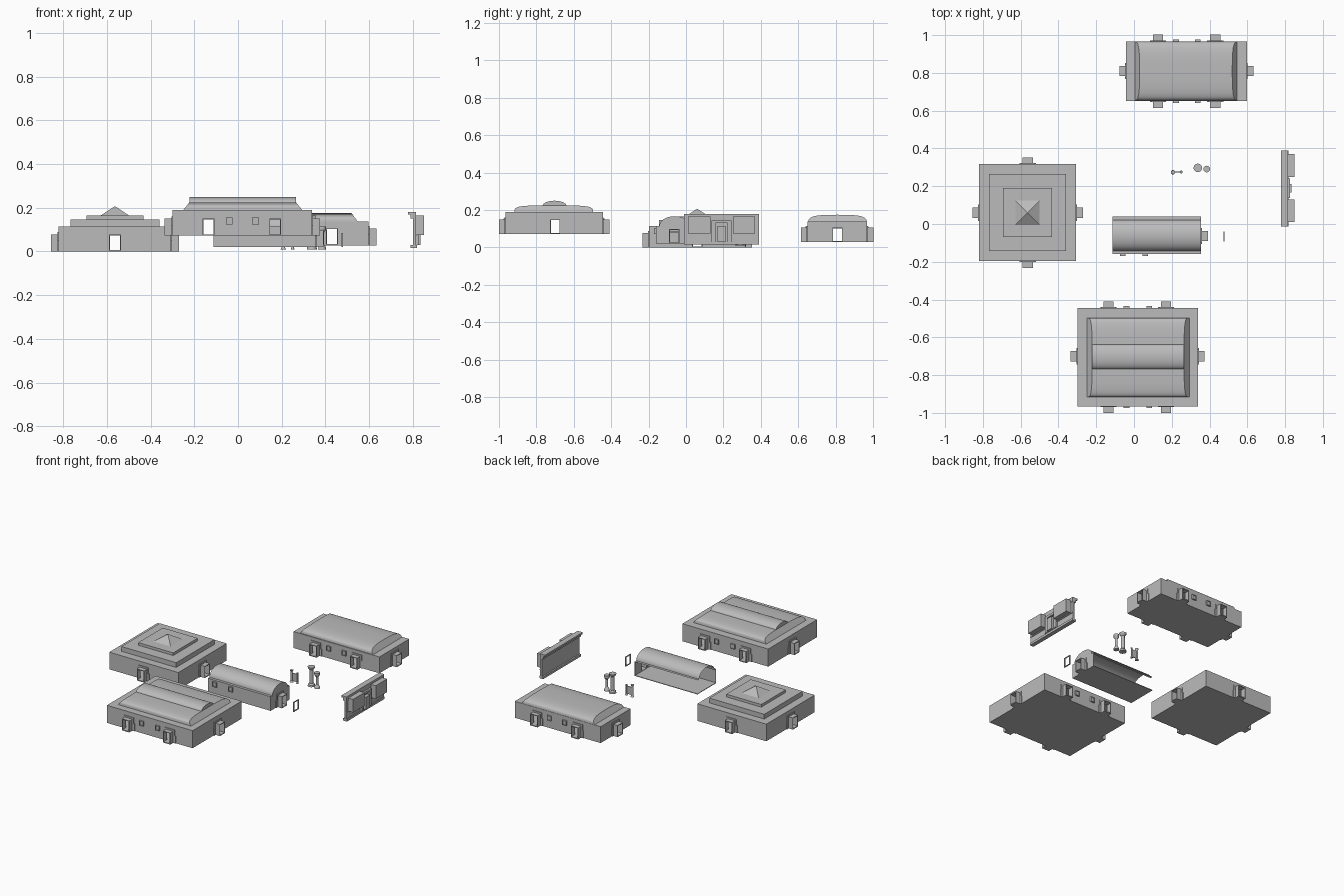
import bpy, bmesh, math
from mathutils import Vector

cube = bpy.data.objects.get("Cube")
if cube:
    bpy.data.objects.remove(cube, do_unlink=True)

grey = bpy.data.materials.new("plain_grey")
grey.use_nodes = True
grey.diffuse_color = (0.5, 0.5, 0.5, 1)
grey.node_tree.nodes["Principled BSDF"].inputs["Base Color"].default_value = (0.5, 0.5, 0.5, 1)
T = 0.004  # wall thickness


def finish(name, bm, smooth=False):
    bmesh.ops.recalc_face_normals(bm, faces=bm.faces)
    me = bpy.data.meshes.new(name)
    bm.to_mesh(me)
    bm.free()
    me.materials.append(grey)
    ob = bpy.data.objects.new(name, me)
    bpy.context.collection.objects.link(ob)
    if smooth:
        bpy.ops.object.select_all(action='DESELECT')
        ob.select_set(True)
        bpy.context.view_layer.objects.active = ob
        bpy.ops.object.shade_smooth_by_angle(angle=math.radians(40))
    return ob


def box(bm, x0, x1, y0, y1, z0, z1, top=1.0):
    """Box from ranges; top scales the upper face about its centre."""
    cx, cy = (x0 + x1) / 2, (y0 + y1) / 2
    for v in bmesh.ops.create_cube(bm, size=1)["verts"]:
        s = top if v.co.z > 0 else 1
        v.co = (cx + v.co.x * (x1 - x0) * s, cy + v.co.y * (y1 - y0) * s,
                z0 if v.co.z < 0 else z1)


def wall(name, a, b, z0, z1, doors=(), windows=()):
    """Wall from a to b with its outside on the right: doors become open porches."""
    a, b = Vector(a), Vector(b)
    along = (b - a).normalized()
    out = Vector((along.y, -along.x))
    length = (b - a).length
    bm = bmesh.new()

    def part(u0, u1, d0, d1, h0, h1):
        p, q = a + along * u0 + out * d0, a + along * u1 + out * d1
        box(bm, min(p.x, q.x), max(p.x, q.x), min(p.y, q.y), max(p.y, q.y), z0 + h0, z0 + h1)

    u, half, low, high = 0, 0.027, 0.006, 0.078
    for d in sorted(doors):
        part(u, d - half, -T, 0, 0, z1 - z0)
        part(d - half, d + half, -T, 0, high, z1 - z0)
        part(d - half, d + half, -T, 0.036, 0, low)            # porch floor
        part(d - half, d + half, 0, 0.036, high - T, high)     # porch roof
        for s in (-1, 1):
            side = sorted((d + s * half, d + s * (half - T)))
            part(*side, 0, 0.036, low, high)                   # porch cheeks
            for reach, bottom, top in ((0.043, 0, 0.05), (0.036, 0.05, 0.088)):
                jamb = sorted((d + s * half, d + s * reach))
                part(*jamb, 0, 0.005, bottom, top)             # stepped door surround
        part(d - 0.036, d + 0.036, 0, 0.005, high, high + 0.01)
        u = d + half
    part(u, length, -T, 0, 0, z1 - z0)
    for w in windows:
        part(w - 0.013, w + 0.013, 0, 0.006, 0.054, 0.082)
        for s in (-1, 1):
            part(w + s * 0.013 - 0.002, w + s * 0.013 + 0.002, 0, 0.01, 0.052, 0.084)
        for h in (0.052, 0.08):
            part(w - 0.015, w + 0.015, 0, 0.01, h, h + T)
    finish(name, bm)


def plate(name, *ranges, top=1.0):
    bm = bmesh.new()
    box(bm, *ranges, top=top)
    return finish(name, bm)


def vault(name, x0, x1, yc, half, z0, rise, flare, power):
    """Closed vault along x with a rounded section and leaning ends."""
    bm = bmesh.new()
    ends = [[], []]
    n = 20
    for i in range(n + 1):
        t = math.pi * i / n
        y = -math.copysign(abs(math.cos(t)) ** (2 / power), math.cos(t))
        h = max(math.sin(t), 0) ** (2 / power)
        ends[0].append(bm.verts.new((x0 - flare * (1 - h), yc + half * y, z0 + rise * h)))
        ends[1].append(bm.verts.new((x1 + flare * (1 - h), yc + half * y, z0 + rise * h)))
    for i in range(n):
        bm.faces.new((ends[0][i], ends[0][i + 1], ends[1][i + 1], ends[1][i]))
    for e in ends:
        bm.faces.new(e)
    finish(name, bm, True)


def hall(name, x0, x1, y0, y1, z0, z1, x_doors, y_doors, windows=()):
    """Rectangular room; door and window positions are world coordinates."""
    wall(name + "_front_wall", (x0, y0), (x1, y0), z0, z1,
         [d - x0 for d in x_doors], [w - x0 for w in windows])
    wall(name + "_back_wall", (x1, y1), (x0, y1), z0, z1,
         [x1 - d for d in x_doors], [x1 - w for w in windows])
    wall(name + "_right_end", (x0, y1), (x0, y0), z0, z1, [y1 - d for d in y_doors])
    wall(name + "_left_end", (x1, y0), (x1, y1), z0, z1, [d - y0 for d in y_doors])
    plate(name + "_floor", x0, x1, y0, y1, z0, z0 + T)
    plate(name + "_ceiling_rim", x0, x1, y0, y1, z1 - T, z1)


# Square room with stepped roof
cx, cy = -0.563, 0.06
hall("square_room", cx - 0.257, cx + 0.257, cy - 0.257, cy + 0.257, 0, 0.115, [cx], [cy])
for name, r, z0, z1, top in (("lower_roof_step", 0.204, 0.115, 0.147, 1),
                             ("upper_roof_step", 0.13, 0.147, 0.165, 1),
                             ("roof_pyramid", 0.064, 0.165, 0.206, 0.02)):
    plate(name, cx - r, cx + r, cy - r, cy + r, z0, z1, top=top)

# Large hall with raised barrel
hall("large_hall", -0.30, 0.338, -0.965, -0.445, 0.072, 0.19,
     [-0.135, 0.17], [-0.70], [-0.04, 0.08])
vault("large_hall_cove", -0.222, 0.265, -0.707, 0.21, 0.19, 0.035, 0.028, 4)
vault("large_hall_barrel", -0.222, 0.265, -0.703, 0.065, 0.22, 0.03, 0, 2)

# Small hall with coved roof
hall("small_hall", -0.042, 0.597, 0.65, 0.967, 0.028, 0.138,
     [0.127, 0.43], [0.81], [0.222, 0.337])
vault("small_hall_cove", 0.03, 0.52, 0.81, 0.155, 0.138, 0.037, 0.026, 3)

# Cutaway corridor: open at the back and at one end
X0, X1, Y0, Y1, Z0, Z1 = -0.113, 0.355, -0.16, 0.04, 0.02, 0.115
wall("corridor_front_wall", (X0, Y0), (X1, Y0), Z0, Z1, (), (0.053, 0.173))
wall("corridor_end_wall", (X1, Y0), (X1, Y1), Z0, Z1, [0.097])
plate("corridor_floor", X0, X1, Y0, Y1, Z0, Z0 + T)
bm = bmesh.new()
rows = []
section = [(Y0, Z1)]
for i in range(17):
    t = math.pi * i / 16
    section.append(((Y0 + Y1) / 2 - 0.082 * math.cos(t), Z1 + 0.052 * math.sin(t)))
section.append((Y1, Z1))
rows = [[bm.verts.new((x, y, z)) for y, z in section] for x in (X0, X1)]
for i in range(len(section) - 1):
    bm.faces.new((rows[0][i], rows[1][i], rows[1][i + 1], rows[0][i + 1]))
bm.faces.new(rows[1][1:-1])
finish("corridor_barrel_roof", bm, True)

# Loose door frame
bm = bmesh.new()
for y in (-0.092, -0.044):
    box(bm, 0.474, 0.48, y, y + 0.005, 0.02, 0.085)
for z in (0.02, 0.08):
    box(bm, 0.474, 0.48, -0.092, -0.039, z, z + 0.005)
finish("loose_door_frame", bm)

# Loose wall section with cornice, plinth and bays
bm = bmesh.new()
box(bm, 0.80, 0.812, -0.012, 0.39, 0.015, 0.18)
box(bm, 0.777, 0.815, -0.012, 0.39, 0.168, 0.18)
box(bm, 0.788, 0.815, -0.012, 0.39, 0.15, 0.168)
box(bm, 0.79, 0.818, -0.012, 0.39, 0.015, 0.03)
box(bm, 0.80, 0.816, -0.012, 0.39, 0.07, 0.076)
finish("wall_section", bm)
for side, y in (("right", 0.07), ("left", 0.31)):
    plate(side + "_wall_bay", 0.81, 0.85, y - 0.06, y + 0.06, 0.076, 0.165)
bm = bmesh.new()
for y in (0.137, 0.222):
    box(bm, 0.81, 0.825, y, y + 0.02, 0.03, 0.14)
box(bm, 0.81, 0.825, 0.137, 0.242, 0.13, 0.145)
box(bm, 0.81, 0.835, 0.168, 0.212, 0.03, 0.115)
finish("middle_wall_bay", bm)


# Turned columns and a small gate
def turned(name, x, y, profile):
    bm = bmesh.new()
    for (r0, z0), (r1, z1) in zip(profile, profile[1:]):
        made = bmesh.ops.create_cone(bm, cap_ends=True, segments=12, radius1=r0,
                                     radius2=r1, depth=z1 - z0)["verts"]
        bmesh.ops.translate(bm, verts=made, vec=(x, y, (z0 + z1) / 2))
    finish(name, bm, True)


turned("large_column", 0.338, 0.297, [(0.023, 0.01), (0.021, 0.022), (0.013, 0.03),
                                      (0.012, 0.12), (0.021, 0.13), (0.023, 0.14)])
turned("small_column", 0.385, 0.291, [(0.018, 0.01), (0.016, 0.02), (0.008, 0.035),
                                      (0.008, 0.085), (0.018, 0.1), (0.018, 0.115)])
turned("large_gate_post", 0.207, 0.274, [(0.012, 0.01), (0.007, 0.02), (0.007, 0.08), (0.011, 0.09)])
turned("small_gate_post", 0.25, 0.275, [(0.008, 0.01), (0.005, 0.02), (0.005, 0.075), (0.007, 0.08)])
plate("gate_panel", 0.207, 0.25, 0.272, 0.277, 0.02, 0.072)
